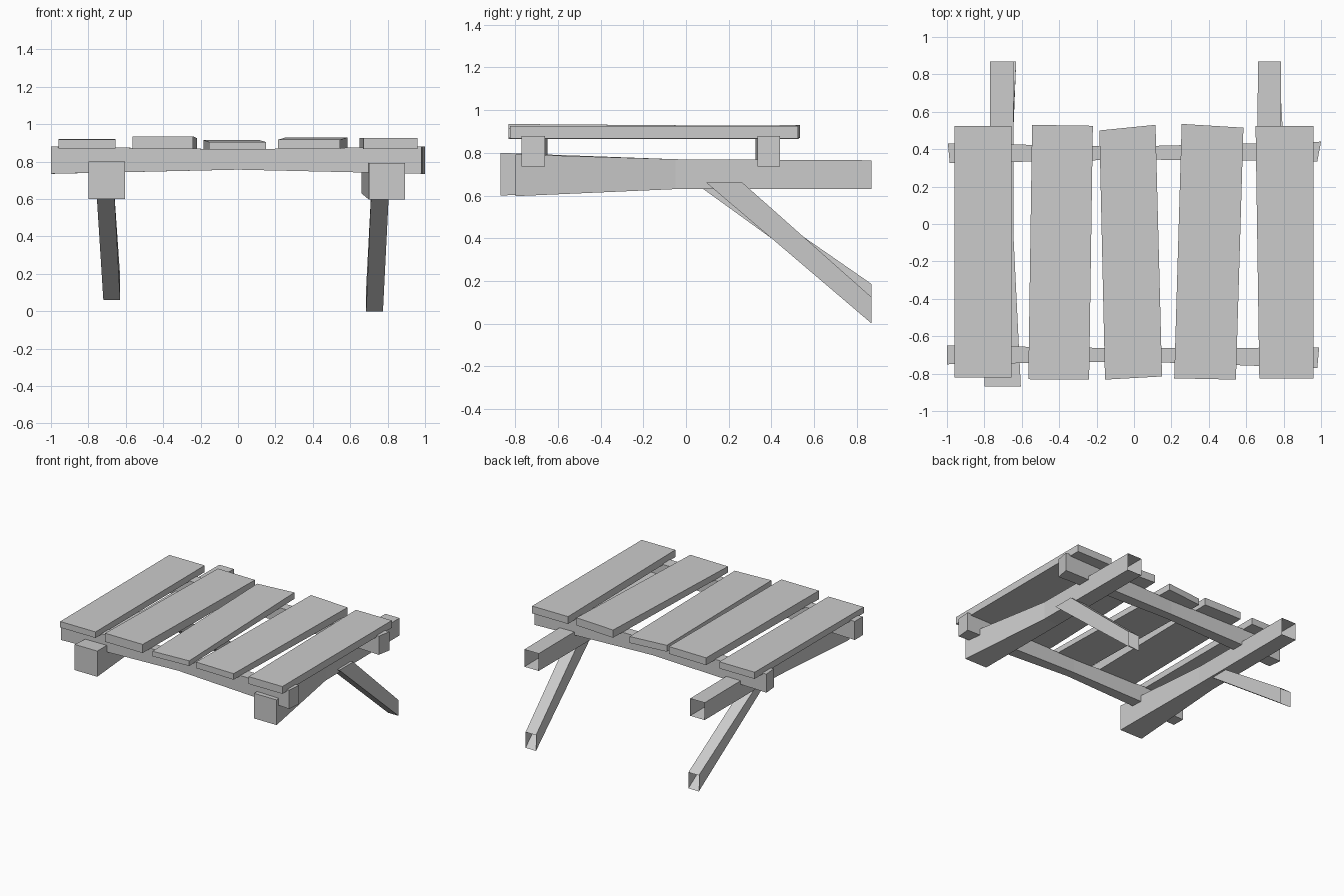
import bpy

if "Cube" in bpy.data.objects:
    bpy.data.objects.remove(bpy.data.objects["Cube"])


def loft(name, rings, cap_start=True, cap_end=True):
    """Skin four-point rings into a flat-faced timber."""
    verts = [p for r in rings for p in r]
    faces = []
    for k in range(len(rings) - 1):
        for i in range(4):
            a, b = k * 4 + i, k * 4 + (i + 1) % 4
            faces.append((a, b, b + 4, a + 4))
    n = len(verts)
    if cap_start:
        faces.append((3, 2, 1, 0))
    if cap_end:
        faces.append((n - 4, n - 3, n - 2, n - 1))
    mesh = bpy.data.meshes.new(name)
    mesh.from_pydata(verts, [], faces)
    obj = bpy.data.objects.new(name, mesh)
    bpy.context.collection.objects.link(obj)
    return obj


def ring_y(y, x0, x1, z0, z1):
    return [(x0, y, z0), (x0, y, z1), (x1, y, z1), (x1, y, z0)][::-1]


def ring_x(xa, xb, y0, y1, z0, z1):
    # xa / xb: end position at the front and back edge of the timber
    return [(xa, y0, z0), (xb, y1, z0), (xb, y1, z1), (xa, y0, z1)]


# Top planks: front (xl, yl, xr, yr), back (xl, yl, xr, yr), z bottom, z top front, z top back
planks = [
    ((-.96, -.82, -.655, -.82), (-.96, .525, -.655, .525), .87, .917, .922),
    ((-.565, -.83, -.24, -.832), (-.545, .53, -.22, .525), .868, .935, .925),
    ((-.155, -.832, .15, -.815), (-.185, .50, .115, .53), .865, .905, .915),
    ((.215, -.825, .545, -.832), (.255, .535, .585, .515), .87, .917, .93),
    ((.67, -.825, .96, -.825), (.65, .525, .96, .525), .868, .925, .925),
]
for i, (f, b, z0, zf, zb) in enumerate(planks):
    loft(f"plank_{i + 1}", [
        [(xr, yr, z0), (xr, yr, zt), (xl, yl, zt), (xl, yl, z0)]
        for (xl, yl, xr, yr), zt in ((f, zf), (b, zb))])

# Cross beams under the planks, pinched in the middle
loft("front_cross_beam", [
    ring_x(-1, -1, -.75, -.65, .735, .88),
    ring_x(0, 0, -.735, -.665, .757, .866),
    ring_x(.98, .99, -.77, -.66, .735, .88)])
loft("back_cross_beam", [
    ring_x(-.985, -.995, .325, .43, .735, .88),
    ring_x(0, 0, .345, .415, .757, .866),
    ring_x(.98, 1, .335, .44, .735, .88)])

# Long side beams, thicker at the front and open at the back
loft("left_side_beam", [
    ring_y(-.87, -.80, -.605, .60, .80),
    ring_y(-.05, -.77, -.645, .63, .77),
    ring_y(.87, -.77, -.645, .63, .765)], cap_end=False)
loft("right_side_beam", [
    ring_y(-.80, .70, .893, .597, .793),
    ring_y(-.05, .66, .79, .63, .77),
    ring_y(.87, .662, .785, .63, .765)], cap_end=False)


# Slanted legs, cut vertically and open at the foot
def leg(name, top_x, foot_x, y_low, y_high, z0, z1):
    a, b = top_x
    top = [(b, y_low, .66), (b, y_high, .66), (a, y_high, .66), (a, y_low, .66)]
    loft(name, [top, ring_y(.87, *foot_x, z0, z1)], cap_end=False)


leg("left_leg", (-.758, -.663), (-.72, -.63), .04, .185, .06, .185)
leg("right_leg", (.713, .808), (.685, .775), .095, .265, 0, .123)
